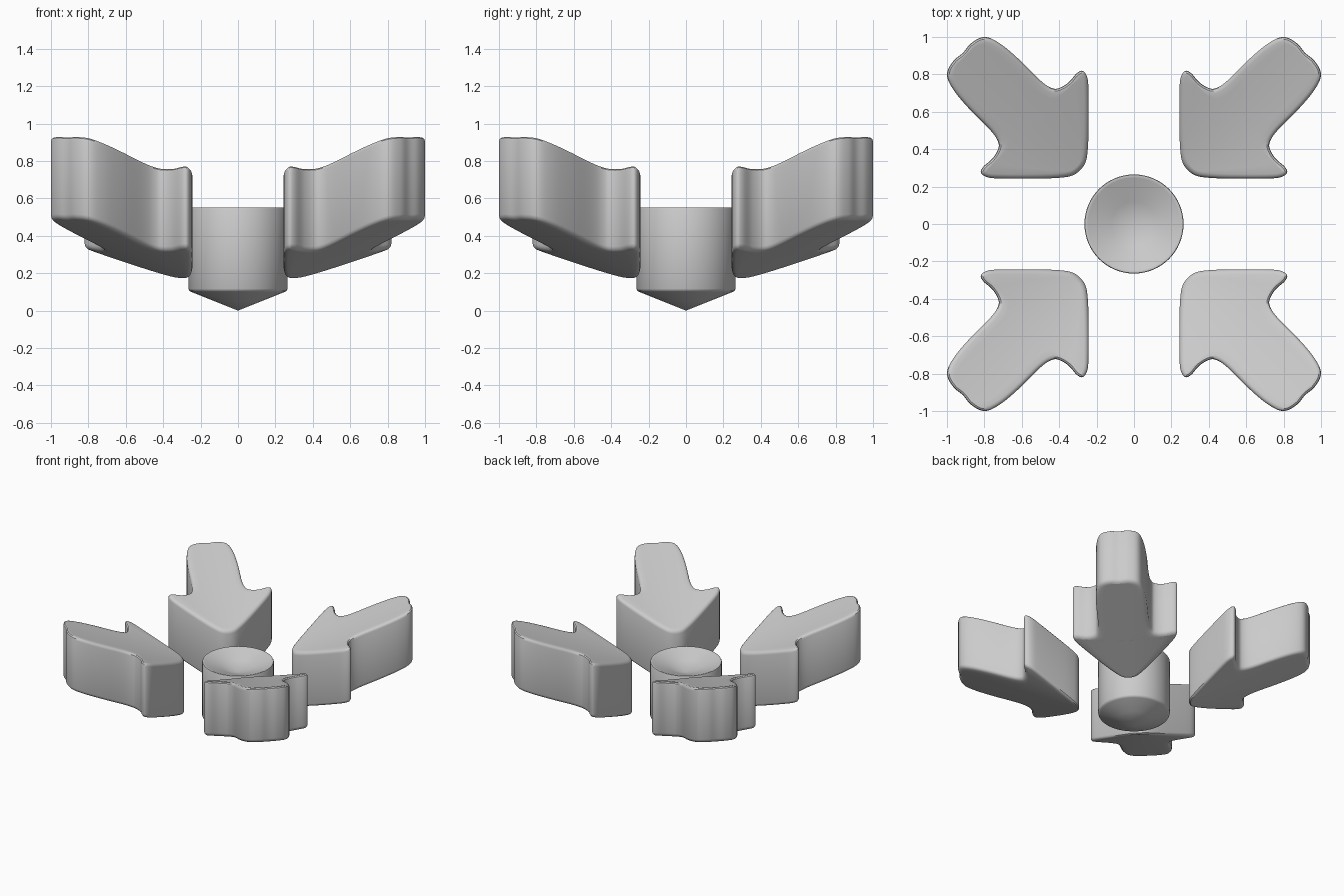
import bpy, bmesh, math
from mathutils import Vector

if "Cube" in bpy.data.objects:
    bpy.data.objects.remove(bpy.data.objects["Cube"])

SLOPE = math.tan(math.radians(20))   # everything sits on a shallow cone
EDGE = 0.024                         # rounded edge radius
STEPS = 5
COLS = 10


def finish(name, bm):
    bmesh.ops.remove_doubles(bm, verts=bm.verts, dist=0.0005)
    bmesh.ops.recalc_face_normals(bm, faces=bm.faces)
    me = bpy.data.meshes.new(name)
    bm.to_mesh(me)
    bm.free()
    ob = bpy.data.objects.new(name, me)
    bpy.context.collection.objects.link(ob)
    bpy.ops.object.select_all(action='DESELECT')
    ob.select_set(True)
    bpy.context.view_layer.objects.active = ob
    bpy.ops.object.shade_smooth_by_angle(angle=math.radians(35))
    return ob


# Half outline of an arrow, from its inward tip to the middle of its outer end
HALF = [(.288, .288), (.259, .33), (.248, .39), (.243, .5), (.243, .7),
        (.249, .78), (.272, .818), (.305, .807), (.35, .757), (.40, .727),
        (.44, .727), (.5, .767), (.62, .885), (.72, .967), (.8, 1.0),
        (.87, .967), (.915, .915)]


def smooth_half():
    p = [Vector(q) for q in HALF]
    p = [p[1].yx] + p + [p[-2].yx]
    out = []
    for i in range(1, len(p) - 2):
        a, b, c, d = p[i - 1:i + 3]
        for k in range(STEPS):
            t = k / STEPS
            out.append(0.5 * (2 * b + (c - a) * t + (2 * a - 5 * b + 4 * c - d) * t * t
                              + (3 * b - a - 3 * c + d) * t ** 3))
    return out + [p[-2]]


half = smooth_half()
n = len(half)
outline = half + [q.yx for q in half[-2:0:-1]]
total = len(outline)
inward = []
for i in range(total):
    t = (outline[(i + 1) % total] - outline[i - 1]).normalized()
    inward.append(Vector((t.y, -t.x)))


def arrow(name, sx, sy):
    bm = bmesh.new()

    def vert(p, base, dz):
        return bm.verts.new((p.x * sx, p.y * sy, SLOPE * p.length + base + dz))

    def ring(inset, base, dz):
        return [vert(p + w * inset, base, dz) for p, w in zip(outline, inward)]

    # side wall with rounded rims
    angles = [math.radians(a) for a in (90, 60, 30, 0)]
    rings = [ring(EDGE * (1 - math.cos(a)), .462, EDGE * (math.sin(a) - 1)) for a in angles]
    rings += [ring(EDGE * (1 - math.cos(a)), .018, EDGE * (1 - math.sin(a)))
              for a in reversed(angles)]
    for r0, r1 in zip(rings, rings[1:]):
        for i in range(total):
            j = (i + 1) % total
            bm.faces.new((r0[i], r0[j], r1[j], r1[i]))

    # conical top and bottom, strips across the arrow's own axis
    rim = [p + w * EDGE for p, w in zip(outline, inward)]
    for base in (.462, .018):
        rows = []
        for i in range(n):
            a, b = rim[i], rim[-i % total]
            rows.append([vert(a.lerp(b, k / COLS), base, 0) for k in range(COLS + 1)])
        for r0, r1 in zip(rows, rows[1:]):
            for k in range(COLS):
                bm.faces.new((r0[k], r0[k + 1], r1[k + 1], r1[k]))
    return finish(name, bm)


for name, sx, sy in (("arrow_front_left", -1, -1), ("arrow_front_right", 1, -1),
                     ("arrow_back_left", -1, 1), ("arrow_back_right", 1, 1)):
    arrow(name, sx, sy)

# Central hub: drum with a pointed underside and a dished top
R = .265
profile = [(0, 0), (.13, .052), (.25, .1), (.26, .106), (R, .117),
           (R, .545), (.262, .551), (.255, .552), (.247, .549), (.12, .503), (0, .46)]
bm = bmesh.new()
vs = [bm.verts.new((r, 0, z)) for r, z in profile]
es = [bm.edges.new(e) for e in zip(vs, vs[1:])]
bmesh.ops.spin(bm, geom=vs + es, cent=(0, 0, 0), axis=(0, 0, 1),
               angle=math.tau, steps=64, use_duplicate=False)
finish("centre_hub", bm)
